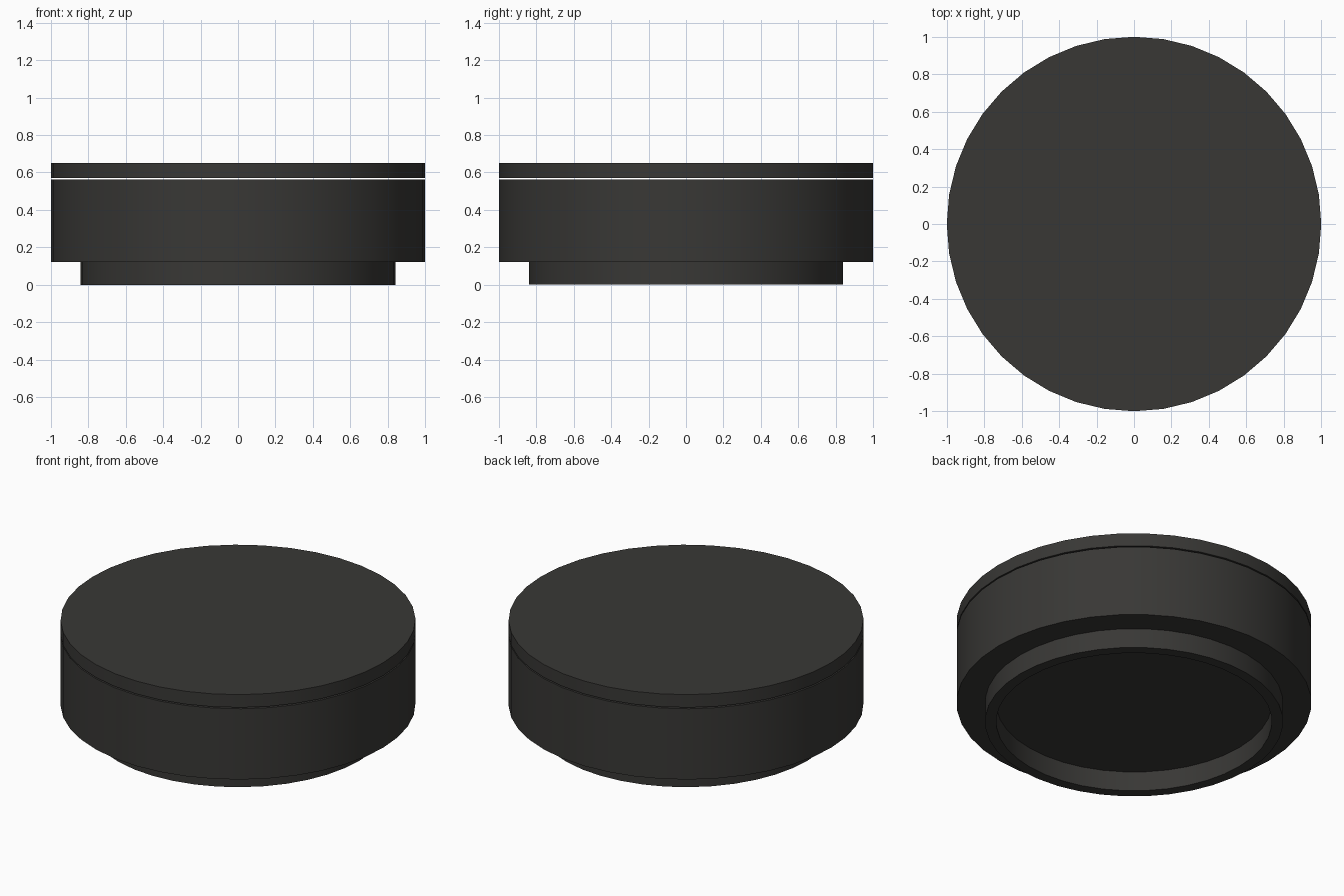
import bpy, bmesh, math

if "Cube" in bpy.data.objects:
    bpy.data.objects.remove(bpy.data.objects["Cube"])

SIDES = 40
dark = bpy.data.materials.new("dark_grey")
dark.diffuse_color = (0.04, 0.039, 0.036, 1)
dark.use_nodes = True
dark.node_tree.nodes["Principled BSDF"].inputs["Base Color"].default_value = dark.diffuse_color


def lathe(name, profile, closed=False):
    """Revolve (radius, z) points about z; radius 0 makes a centre point."""
    bm = bmesh.new()
    rings = []
    for r, z in profile:
        if r == 0:
            rings.append([bm.verts.new((0, 0, z))] * SIDES)
        else:
            rings.append([bm.verts.new((r * math.cos(math.tau * i / SIDES),
                                        r * math.sin(math.tau * i / SIDES), z))
                          for i in range(SIDES)])
    pairs = list(zip(rings, rings[1:]))
    if closed:
        pairs.append((rings[-1], rings[0]))
    for a, b in pairs:
        for i in range(SIDES):
            j = (i + 1) % SIDES
            bm.faces.new(list(dict.fromkeys((a[i], a[j], b[j], b[i]))))
    bmesh.ops.recalc_face_normals(bm, faces=bm.faces)
    mesh = bpy.data.meshes.new(name)
    bm.to_mesh(mesh)
    bm.free()
    mesh.materials.append(dark)
    ob = bpy.data.objects.new(name, mesh)
    bpy.context.collection.objects.link(ob)
    bpy.ops.object.select_all(action='DESELECT')
    ob.select_set(True)
    bpy.context.view_layer.objects.active = ob
    bpy.ops.object.shade_smooth_by_angle(angle=math.radians(30))
    return ob


# Main drum, with a hairline gap below the lid
lathe("body", [(0, 0.122), (1, 0.122), (1, 0.562), (0, 0.562)])
# Flat lid disc
lathe("lid", [(0, 0.57), (1, 0.57), (1, 0.65), (0, 0.65)])
# Hollow foot ring
lathe("foot_ring", [(0.84, 0), (0.84, 0.122), (0.777, 0.122), (0.777, 0)], closed=True)
